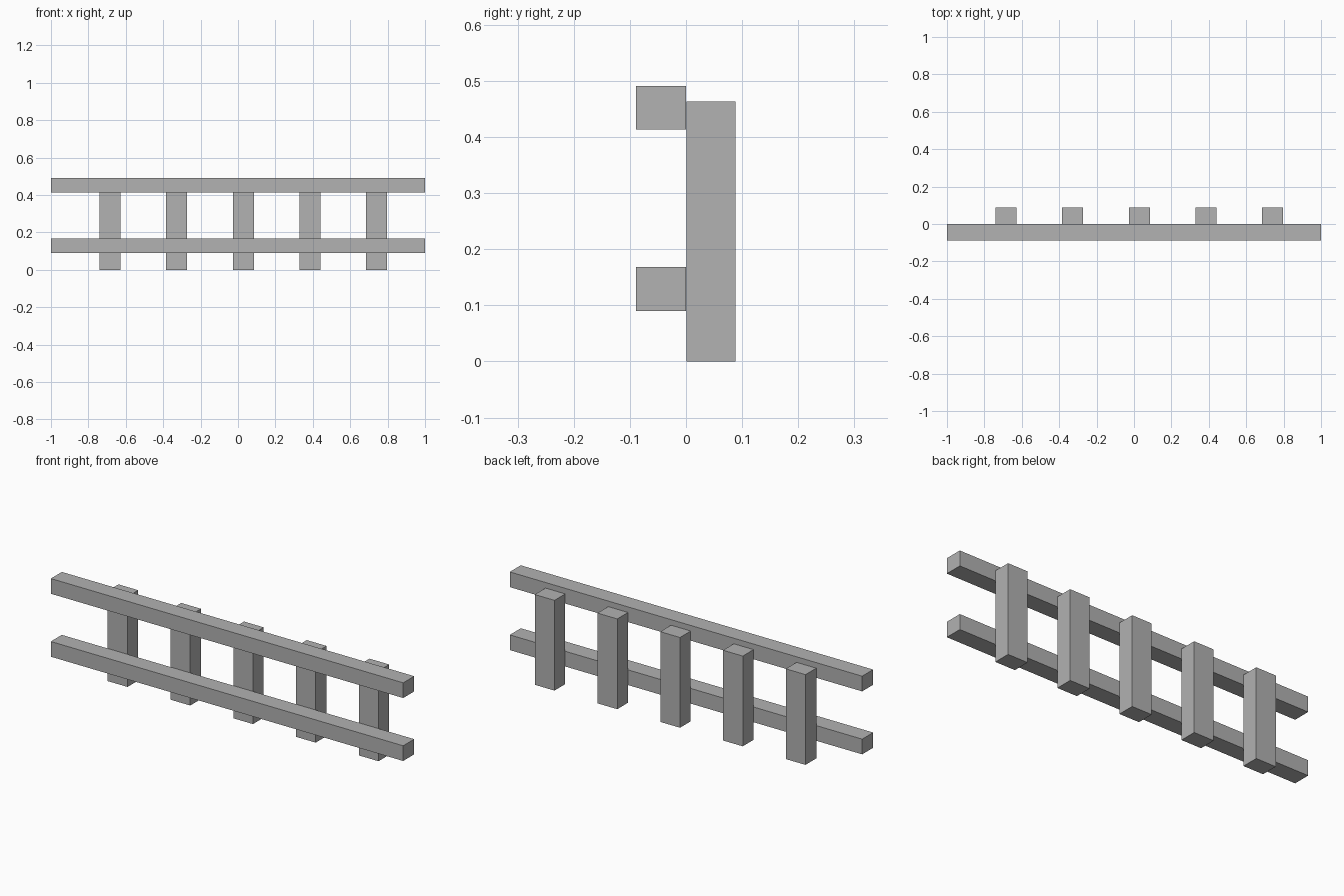
import bpy

cube = bpy.data.objects.get("Cube")
if cube:
    bpy.data.objects.remove(cube, do_unlink=True)

# One plain grey for the whole fence
grey = bpy.data.materials.new("fence_grey")
grey.use_nodes = True
colour = (0.445, 0.445, 0.445, 1)
grey.diffuse_color = colour
grey.node_tree.nodes["Principled BSDF"].inputs["Base Color"].default_value = colour


def box(name, low, high):
    """Add a box spanning two opposite corners."""
    centre = [(a + b) / 2 for a, b in zip(low, high)]
    bpy.ops.mesh.primitive_cube_add(size=1, location=centre)
    obj = bpy.context.object
    obj.name = name
    obj.scale = [b - a for a, b in zip(low, high)]
    bpy.ops.object.transform_apply(location=False, rotation=False, scale=True)
    obj.data.materials.append(grey)
    return obj


# Two long rails along the front
for name, bottom in (("lower_rail", 0.09), ("upper_rail", 0.413)):
    box(name, (-1, -0.089, bottom), (1, 0, bottom + 0.078))

# Five evenly spaced posts behind the rails
post_width = 0.112
for i in range(5):
    left = -0.74 + i * 0.3562
    box(f"post_{i + 1}", (left, 0.001, 0), (left + post_width, 0.088, 0.463))
